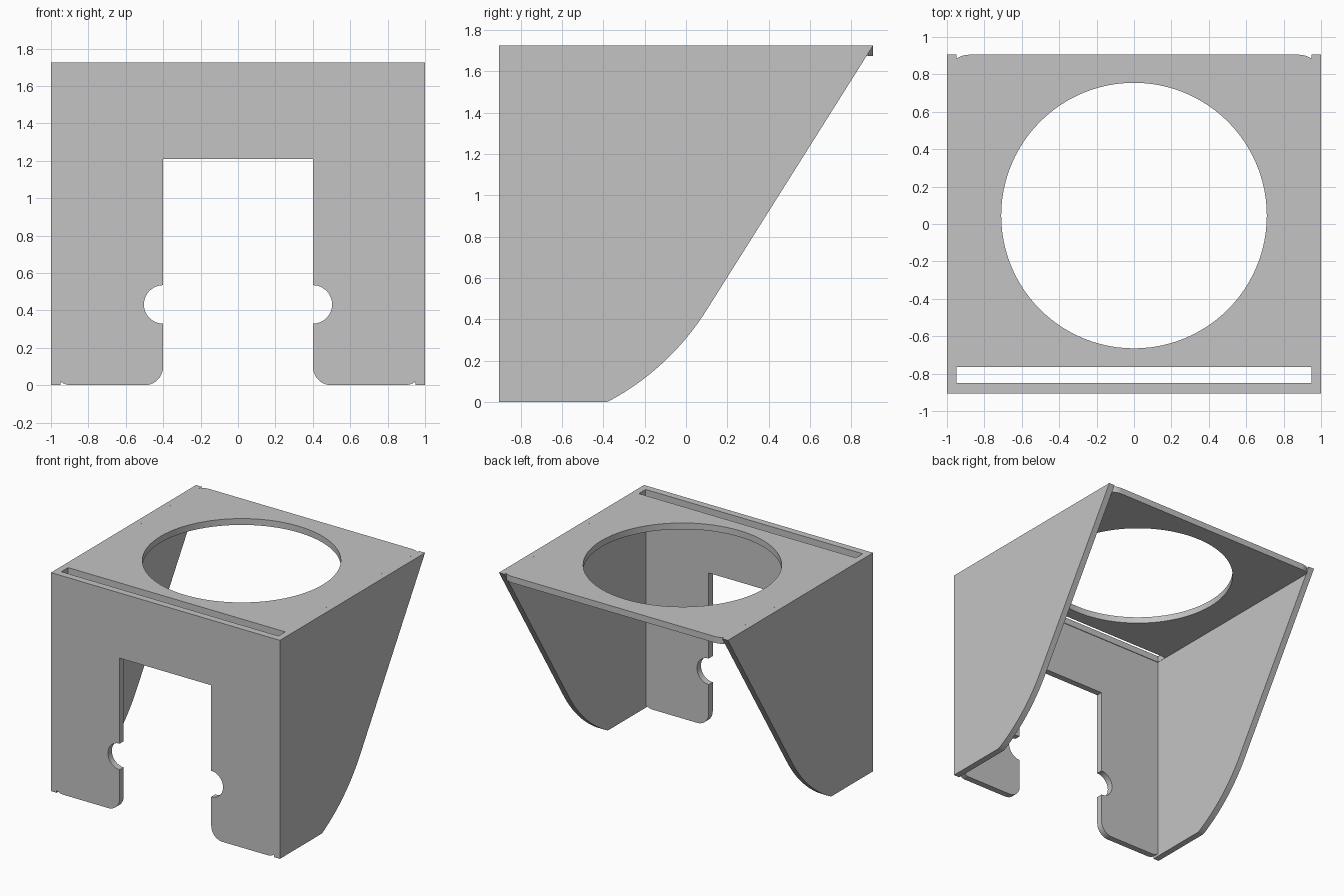
import bpy, bmesh
from math import sin, cos, radians

if "Cube" in bpy.data.objects:
    bpy.data.objects.remove(bpy.data.objects["Cube"], do_unlink=True)

T = 0.05        # sheet thickness
FRONT, BACK, HEIGHT, INNER = -0.905, 0.905, 1.725, 0.95

grey = bpy.data.materials.new("plain grey")
grey.use_nodes = True
grey.diffuse_color = (0.55, 0.55, 0.55, 1)
grey.node_tree.nodes["Principled BSDF"].inputs["Base Color"].default_value = (0.55, 0.55, 0.55, 1)


def arc(cx, cy, r, a0, a1, n=12):
    angles = [radians(a0 + (a1 - a0) * i / n) for i in range(n + 1)]
    return [(cx + r * cos(a), cy + r * sin(a)) for a in angles]


def mirrored(half):
    return half + [(-x, y) for x, y in reversed(half)]


def sheet(name, loops, place):
    """Fill an outline (with holes) and thicken it; place maps (u, v, w) to x, y, z."""
    bm = bmesh.new()
    edges = []
    for loop in loops:
        vs = [bm.verts.new(place(u, v, 0)) for u, v in loop]
        edges += [bm.edges.new((a, b)) for a, b in zip(vs, vs[1:] + vs[:1])]
    bmesh.ops.triangle_fill(bm, edges=edges, use_beauty=True)
    ext = bmesh.ops.extrude_face_region(bm, geom=bm.faces[:], use_keep_orig=True)
    for v in [g for g in ext["geom"] if isinstance(g, bmesh.types.BMVert)]:
        v.co += place.offset
    bmesh.ops.recalc_face_normals(bm, faces=bm.faces[:])
    mesh = bpy.data.meshes.new(name)
    bm.to_mesh(mesh)
    bm.free()
    mesh.materials.append(grey)
    ob = bpy.data.objects.new(name, mesh)
    bpy.context.collection.objects.link(ob)
    bpy.ops.object.select_all(action="DESELECT")
    ob.select_set(True)
    bpy.context.view_layer.objects.active = ob
    bpy.ops.object.shade_smooth_by_angle(angle=radians(25))


class Place:
    """Turns sheet coordinates into model coordinates."""
    def __init__(self, fn):
        from mathutils import Vector
        self.fn = fn
        self.offset = Vector(fn(0, 0, T)) - Vector(fn(0, 0, 0))

    def __call__(self, u, v, w):
        return self.fn(u, v, w)


# Top panel with round opening and long slot
top = mirrored([(INNER, FRONT)] + arc(0.88, 0.778, 0.127, 56.6, 90))
opening = arc(0, 0.045, 0.71, 0, 360, 96)[:-1]
slot = mirrored([(INNER - 0.002, -0.85), (INNER - 0.002, -0.765)])
sheet("top_panel", [top, opening, slot], Place(lambda u, v, w: (u, v, HEIGHT - T + w)))

# Front panel: two legs with rounded feet and round side notches
front = mirrored([(INNER, HEIGHT - T)]
                 + arc(0.89, 0.1, 0.1, -53.1, -90, 6)
                 + arc(0.5, 0.1, 0.1, -90, -180)
                 + arc(0.4, 0.432, 0.103, -90, 90, 24)
                 + [(0.4, 1.21)])
sheet("front_panel", [front], Place(lambda u, v, w: (u, FRONT + w, v)))

# Side panels with a curved, sloping rear edge
side = ([(FRONT, HEIGHT), (FRONT, 0), (-0.39, 0)]
        + arc(-0.967, 1.116, 1.26, -62, -32.1, 16)
        + [(BACK, HEIGHT)])
for name, s in (("left_side_panel", 1), ("right_side_panel", -1)):
    sheet(name, [side], Place(lambda u, v, w, s=s: (s * (INNER + w), u, v)))
